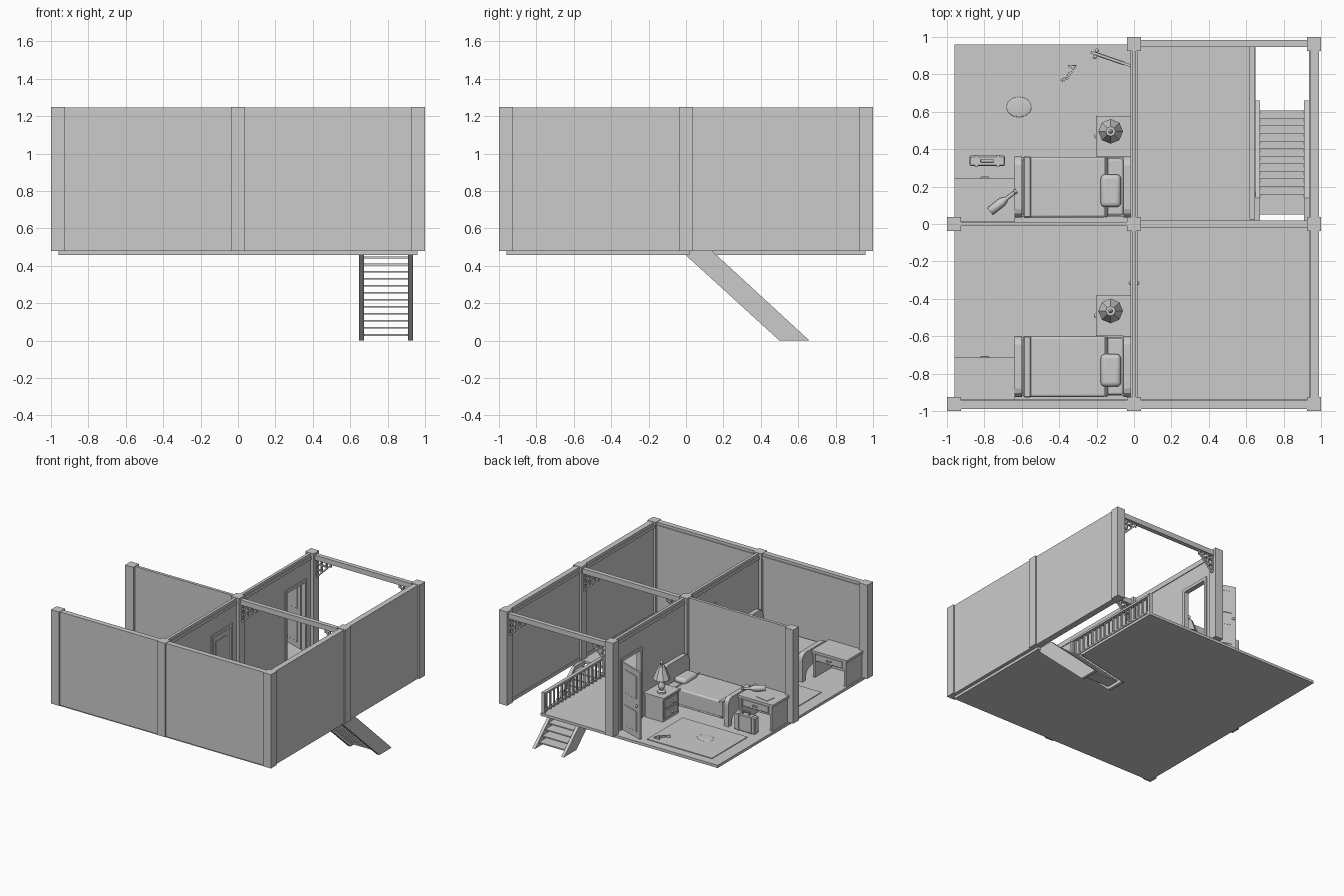
import bpy, bmesh, math, random
from mathutils import Matrix, Vector

if "Cube" in bpy.data.objects:
    bpy.data.objects.remove(bpy.data.objects["Cube"])

F = 0.48   # floor level
T = 1.25   # top of the walls
random.seed(4)


def finish(name, bm, bevel=0, smooth=False, segs=1):
    bmesh.ops.recalc_face_normals(bm, faces=bm.faces)
    me = bpy.data.meshes.new(name)
    bm.to_mesh(me)
    bm.free()
    ob = bpy.data.objects.new(name, me)
    bpy.context.collection.objects.link(ob)
    if bevel:
        m = ob.modifiers.new("bevel", 'BEVEL')
        m.width, m.segments = bevel, segs
    if smooth:
        bpy.ops.object.select_all(action='DESELECT')
        bpy.context.view_layer.objects.active = ob
        ob.select_set(True)
        bpy.ops.object.shade_smooth_by_angle(angle=math.radians(40))
    return ob


def boxes(name, specs, bevel=0, smooth=False, segs=1):
    """One object from boxes given as (x0, x1, y0, y1, z0, z1)."""
    bm = bmesh.new()
    for x0, x1, y0, y1, z0, z1 in specs:
        m = Matrix.Translation(((x0 + x1) / 2, (y0 + y1) / 2, (z0 + z1) / 2))
        bmesh.ops.create_cube(bm, size=1, matrix=m @ Matrix.Diagonal((x1 - x0, y1 - y0, z1 - z0, 1)))
    return finish(name, bm, bevel, smooth, segs)


def prism(name, pts, axis, a, b, bevel=0):
    """Extrude a 2D outline along an axis from a to b."""
    put = {'x': lambda p, t: (t, *p), 'y': lambda p, t: (p[0], t, p[1]), 'z': lambda p, t: (*p, t)}[axis]
    bm = bmesh.new()
    f = bm.faces.new([bm.verts.new(put(p, a)) for p in pts])
    r = bmesh.ops.extrude_face_region(bm, geom=[f])
    d = Vector(put((0, 0), b - a))
    bmesh.ops.translate(bm, vec=d, verts=[v for v in r['geom'] if isinstance(v, bmesh.types.BMVert)])
    return finish(name, bm, bevel)


def lathe(name, prof, loc, n=8, smooth=False):
    """Turn an (r, z) profile about a vertical axis."""
    bm = bmesh.new()
    rings = [[bm.verts.new((r * math.cos(2 * math.pi * i / n), r * math.sin(2 * math.pi * i / n), z))
              for i in range(n)] for r, z in prof]
    for p, q in zip(rings, rings[1:]):
        for i in range(n):
            bm.faces.new((p[i], p[(i + 1) % n], q[(i + 1) % n], q[i]))
    bm.faces.new(rings[0])
    bm.faces.new(rings[-1])
    ob = finish(name, bm, 0, smooth)
    ob.location = loc
    return ob


def ball(name, loc, scale):
    bm = bmesh.new()
    bmesh.ops.create_uvsphere(bm, u_segments=12, v_segments=8, radius=1)
    ob = finish(name, bm, 0, True)
    ob.location, ob.scale = loc, scale
    return ob


# Floor slab with the stairwell notch
prism("floor", [(-.96, -.96), (.96, -.96), (.96, .02), (.65, .02), (.65, .96), (-.96, .96)], 'z', .458, F)

# Pillars
for x, y in [(-.963, -.963), (0, -.963), (.963, -.963), (-.963, 0), (0, 0), (.963, 0), (0, .963), (.963, .963)]:
    boxes("pillar", [(x - .037, x + .037, y - .037, y + .037, F, T)])

# Outer walls and their inner trim
W = T - .003
boxes("front_wall", [(-.96, .96, -.988, -.945, F, W)])
boxes("right_wall", [(.943, .988, -.96, .96, F, W)])
boxes("trim", [(-.93, .93, -.947, -.937, z, z + .025) for z in (F, 1.2)]
      + [(.936, .945, -.93, .93, z, z + .025) for z in (F, 1.2)])

# Inner walls; the long one has two door openings
doors = [(-.345, -.115), (.615, .845)]
H = F + .56
boxes("middle_wall", [(-.012, .012, -.96, -.345, F, W), (-.012, .012, -.115, .615, F, W),
                      (-.012, .012, .845, .96, F, W)]
      + [(-.012, .012, a, b, H, W) for a, b in doors])
boxes("middle_wall_trim", [(-.018, .018, a, b, 1.2, 1.225) for a, b in ((-.93, -.03), (.03, .93))])
boxes("room_divider", [(-.96, 0, -.012, .012, F, W)])
for a, b in doors:
    boxes("door_frame", [(-.02, .02, a - .022, a, F, H + .025), (-.02, .02, b, b + .022, F, H + .025),
                         (-.02, .02, a, b, H, H + .025)])

# Doors: leaf built along +x from its hinge, one closed and one open
for hinge, ang in (((0, -.115), -90), ((-.015, .845), 161)):
    parts = [boxes("door_leaf", [(0, .228, -.007, .007, .004, .555)]),
             boxes("door_panel", [(.04, .19, -.01, .01, z0, z1) for z0, z1 in ((.05, .22), (.32, .51))], .003)]
    parts += [ball("door_knob", (.2, s * .018, .27), (.011, .011, .011)) for s in (-1, 1)]
    for p in parts:
        p.matrix_world = (Matrix.Translation((*hinge, F)) @ Matrix.Rotation(math.radians(ang), 4, 'Z')
                          @ Matrix.LocRotScale(p.location, None, p.scale))

# Porch beams with lattice brackets
for y in (0, .965):
    boxes("beam", [(0, .96, y - .018, y + .018, 1.19, 1.232)])
    bars = []
    for x0, s in ((.035, 1), (.93, -1)):
        def bar(u0, u1, z0, z1):
            xa, xb = sorted((x0 + s * u0, x0 + s * u1))
            bars.append((xa, xb, y - .008, y + .008, z0, z1))
        for u, d in ((0, .14), (.045, .1), (.09, .055), (.13, .03)):
            bar(u, u + .01, 1.19 - d, 1.19)
        for d, u in ((.04, .1), (.085, .055), (.13, .01)):
            bar(0, u, 1.19 - d, 1.2 - d)
        prism("bracket_brace", [(x0, 1.05), (x0 + s * .14, 1.19), (x0 + s * .14, 1.175), (x0 + s * .01, 1.045)],
              'y', y - .008, y + .008)
    boxes("bracket_lattice", bars)

# Stairs
for x in (.648, .91):
    prism("stair_stringer", [(-.005, .46), (.02, .479), (.14, .479), (.66, 0), (.5, 0)], 'x', x, x + .025)
boxes("stair_treads", [(.67, .912, .497 - .0405 * i, .607 - .0405 * i, .026 + .0375 * i, .036 + .0375 * i)
                       for i in range(12)])

# Stairwell railing
boxes("railing_rails", [(.618, .648, .03, .945, F + .15, F + .167), (.624, .642, .03, .945, F + .012, F + .024)])
boxes("railing_balusters", [(.627, .639, .06 + .0495 * i, .072 + .0495 * i, F, F + .155) for i in range(18)])
boxes("railing_posts", [(.62, .646, y, y + .024, F, F + .17) for y in (.022, .93)])


def end_board(name, x0, x1, y0, y1, h, foot):
    """Bed end: rounded shoulders above, arched cut between the feet below."""
    w = y1 - y0
    pts = [(y0, F), (y0 + .04, F)]
    pts += [(y0 + w / 2 - (w / 2 - .05) * math.cos(t), F + foot * (.5 + .5 * math.sin(t)))
            for t in [math.pi * i / 8 for i in range(9)]]
    pts += [(y1 - .04, F), (y1, F), (y1, F + h - .05)]
    pts += [(y1 - .045 + .045 * math.cos(t), F + h - .05 + .05 * math.sin(t)) for t in (.5, 1, 1.57)]
    pts += [(y0 + .045 - .045 * math.cos(t), F + h - .05 + .05 * math.sin(t)) for t in (1.57, 1, .5)]
    pts += [(y0, F + h - .05)]
    prism(name, pts, 'x', x0, x1)


# Furniture repeated in both left rooms
for o in (0, -.96):
    # Bed
    end_board("headboard", -.055, -.018, .035 + o, .36 + o, .33, .06)
    end_board("footboard", -.638, -.598, .035 + o, .36 + o, .23, .1)
    boxes("bed_rails", [(-.6, -.05, y + o, y + .018 + o, F + .05, F + .11) for y in (.04, .337)])
    boxes("mattress", [(-.597, -.057, .046 + o, .349 + o, F + .08, F + .18)], .012, True, 3)
    boxes("blanket", [(-.59, -.15, .036 + o, .358 + o, F + .06, F + .19)], .012, True, 3)
    boxes("folded_sheet", [(-.155, -.14, .036 + o, .358 + o, F + .08, F + .193)], .004)
    boxes("foot_throw", [(-.592, -.55, .033 + o, .361 + o, F + .06, F + .195)], .006)
    boxes("pillow", [(-.178, -.07, .09 + o, .265 + o, F + .175, F + .225)], .024, True, 4)
    # Nightstand
    boxes("nightstand", [(-.19, -.025, .37 + o, .57 + o, F, F + .185),
                         (-.203, -.018, .362 + o, .578 + o, F + .185, F + .2)])
    boxes("nightstand_drawers", [(-.197, -.18, .382 + o, .558 + o, F + a, F + a + .07) for a in (.02, .103)], .003)
    for z in (.055, .138):
        ball("drawer_knob", (-.204, .47 + o, F + z), (.009, .012, .009))
    # Lamp
    lathe("lamp_base", [(.034, 0), (.034, .012), (.014, .02), (.026, .045), (.028, .06), (.012, .085), (.007, .1),
                        (.007, .235), (.012, .24), (.013, .252), (.004, .265)], (-.125, .495 + o, F + .2), 12, True)
    lathe("lamp_shade", [(.063, .115), (.066, .11), (.066, .12), (.026, .218), (.024, .218)],
          (-.125, .495 + o, F + .2), 8)
    # Desk
    boxes("desk", [(-.96, -.637, .013 + o, .245 + o, F + .2, F + .22), (-.95, -.93, .02 + o, .238 + o, F, F + .2),
                   (-.667, -.647, .02 + o, .238 + o, F, F + .2), (-.93, -.667, .02 + o, .035 + o, F + .06, F + .2),
                   (-.93, -.667, .03 + o, .232 + o, F + .135, F + .2)])
    boxes("desk_drawer", [(-.915, -.682, .23 + o, .24 + o, F + .143, F + .195)], .002)
    boxes("desk_handle", [(-.82, -.775, .24 + o, .254 + o, F + .164, F + .174)], .003)
    # Rug
    r = .96 + o
    boxes("rug", [(-.86, -.27, .43 + o, .89 + o, F, F + .006)])

# Suitcase
boxes("suitcase", [(-.88, -.69, .31, .365, F, F + .135)], .006)
boxes("suitcase_straps", [(x, x + .016, .306, .369, F, F + .138) for x in (-.85, -.736)])
boxes("suitcase_handle", [(-.82, -.81, .33, .346, F + .13, F + .16), (-.76, -.75, .33, .346, F + .13, F + .16),
                          (-.82, -.75, .33, .346, F + .153, F + .163)], .002)

# Letter with a scalloped edge, on the back desk
edge = []
for (xa, ya), (xb, yb), n in (((-.055, -.04), (.055, -.04), 9), ((.055, -.04), (.055, .04), 7),
                              ((.055, .04), (-.055, .04), 9), ((-.055, .04), (-.055, -.04), 7)):
    for i in range(n):
        k = .93 if i % 2 else 1
        edge.append(((xa + (xb - xa) * i / n) * k, (ya + (yb - ya) * i / n) * k))
letter = prism("letter", edge, 'z', 0, .004)
letter.location, letter.rotation_euler = (-.838, .165, F + .22), (0, 0, -.15)

# Bottle lying on the desk
bottle = lathe("bottle", [(.02, 0), (.024, .005), (.024, .085), (.01, .115), (.009, .165), (.012, .168), (.012, .18)],
               (-.77, .067, F + .244), 12, True)
bottle.rotation_euler = (0, math.radians(90), math.radians(38))

# Stain on the rug and scattered shards
ball("rug_stain", (-.615, .625, F + .006), (.068, .055, .006))
for i in range(11):
    s = random.uniform(.008, .016)
    shard = prism("shard", [(-s, -s * .5), (s, -s * .7), (s * .2, s)], 'z', 0, random.uniform(.008, .02))
    shard.location = (-.35 + random.uniform(-.038, .038), .81 + random.uniform(-.045, .045), F + .006)
    shard.rotation_euler = (0, 0, random.uniform(0, 6))
